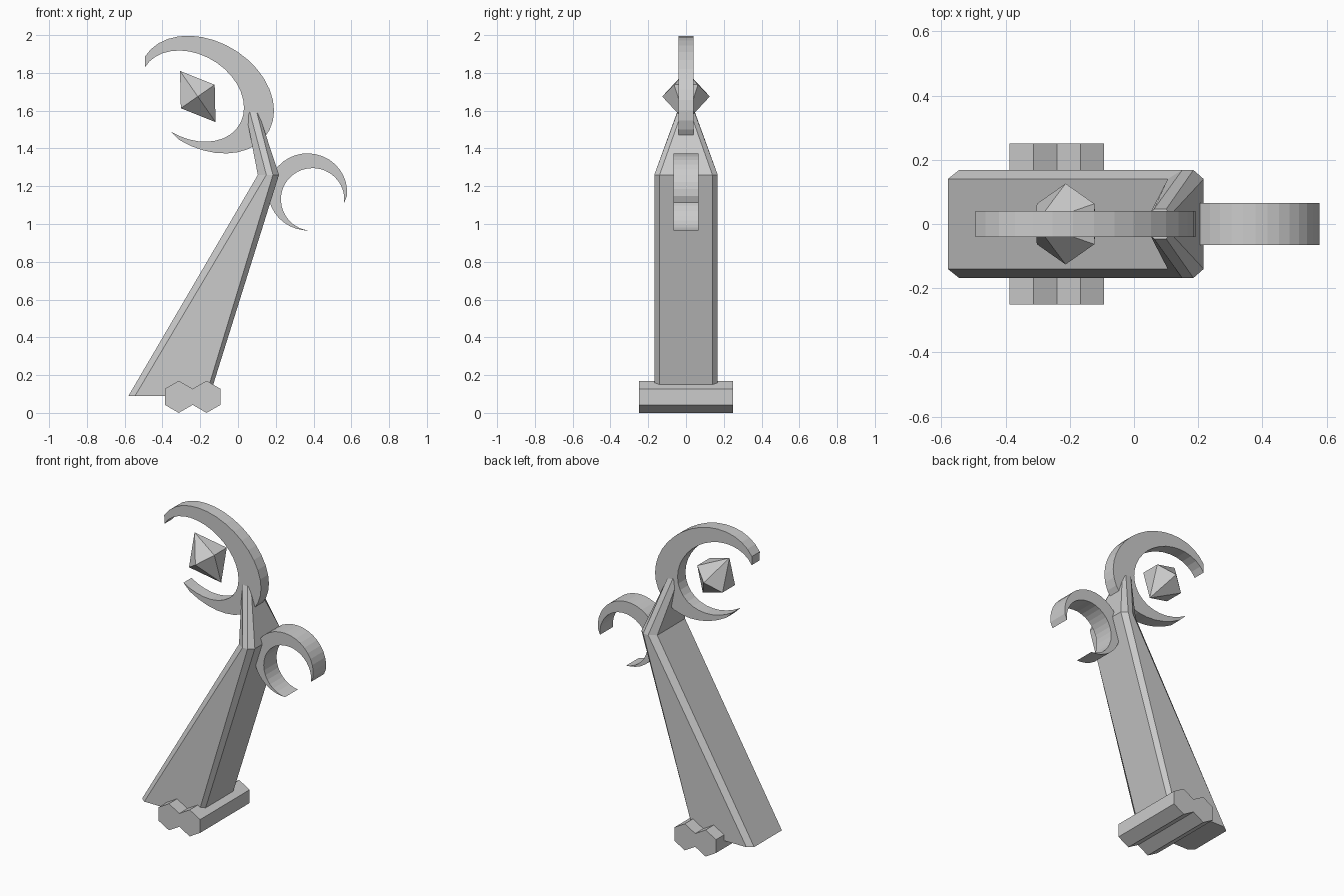
import bpy, bmesh, math
from mathutils import Vector

if "Cube" in bpy.data.objects:
    bpy.data.objects.remove(bpy.data.objects["Cube"])

stone = bpy.data.materials.new("grey_stone")
stone.diffuse_color = (0.6, 0.6, 0.6, 1)
stone.use_nodes = True
stone.node_tree.nodes["Principled BSDF"].inputs["Base Color"].default_value = stone.diffuse_color


def finish(name, bm):
    bmesh.ops.recalc_face_normals(bm, faces=bm.faces)
    mesh = bpy.data.meshes.new(name)
    bm.to_mesh(mesh)
    bm.free()
    mesh.materials.append(stone)
    ob = bpy.data.objects.new(name, mesh)
    bpy.context.collection.objects.link(ob)
    return ob


def loft(name, rings):
    """Skin a list of equal-sized point rings and cap both ends."""
    bm = bmesh.new()
    vs = [[bm.verts.new(p) for p in r] for r in rings]
    n = len(vs[0])
    for a, b in zip(vs, vs[1:]):
        for i in range(n):
            j = (i + 1) % n
            bm.faces.new((a[i], a[j], b[j], b[i]))
    bm.faces.new(vs[0])
    bm.faces.new(vs[-1])
    return finish(name, bm)


def octagon(xs, y_in, y_out, zs):
    """Chamfered rectangle: four x stations, mirrored in y."""
    half = [(x, y, z) for x, y, z in zip(xs, (y_in, y_out, y_out, y_in), zs)]
    return half + [(x, -y, z) for x, y, z in reversed(half)]


def crescent(name, outer, inner, half_width, turn, flip=False, steps=26):
    """Tapering 3/4 ring between two ellipses (cx, cz, a, b)."""
    start, c, s = (0 if flip else -90), math.cos(turn), math.sin(turn)

    def point(e, t, y):
        u, v = e[2] * math.cos(t), e[3] * math.sin(t)
        return (e[0] + u * c - v * s, y, e[1] + u * s + v * c)

    rings = []
    for k in range(steps + 1):
        t = math.radians(start + 270 * k / steps)
        rings.append([point(outer, t, -half_width), point(outer, t, half_width),
                      point(inner, t, half_width), point(inner, t, -half_width)])
    return loft(name, rings)


# Leaning chamfered pillar
shoulder = octagon((0.105, 0.15, 0.185, 0.217), 0.14, 0.168, (1.26,) * 4)
loft("leaning_pillar", [
    octagon((-0.58, -0.545, -0.17, -0.15), 0.14, 0.168, (0.09,) * 4),
    shoulder,
    octagon((0.048, 0.062, 0.10, 0.115), 0.03, 0.046, (1.555, 1.595, 1.59, 1.57)),
])

# Double hexagonal foot bar
r = 0.085
ap = r * math.sqrt(3) / 2
cx = -0.24
top = [(cx + ap * (i - 2), 0.1275 if i % 2 == 0 else 0.17) for i in range(5)]
profile = top + [(x, 0.17 - z) for x, z in reversed(top)]
loft("foot_bar", [[(x, y, z) for x, z in profile] for y in (-0.25, 0.25)])

# Crescents
crescent("large_crescent", (-0.167, 1.685, 0.383, 0.28),
         (-0.243, 1.677, 0.293, 0.219), 0.04, math.radians(-31.5))
crescent("small_crescent", (0.369, 1.170, 0.209, 0.204),
         (0.395, 1.130, 0.168, 0.166), 0.065, math.radians(-6), flip=True)

# Floating crystal: tilted six-sided bipyramid
centre = Vector((-0.213, 0, 1.675))
axis = Vector((-0.57, 0, 0.82)).normalized()
side = Vector((axis.z, 0, -axis.x))
bm = bmesh.new()
ring = [bm.verts.new(centre + 0.126 * (math.sin(a) * side + Vector((0, math.cos(a), 0))))
        for a in (math.radians(60 * i) for i in range(6))]
for sign in (1, -1):
    tip = bm.verts.new(centre + axis * 0.165 * sign)
    for i in range(6):
        bm.faces.new((ring[i], ring[(i + 1) % 6], tip))
finish("floating_crystal", bm)
